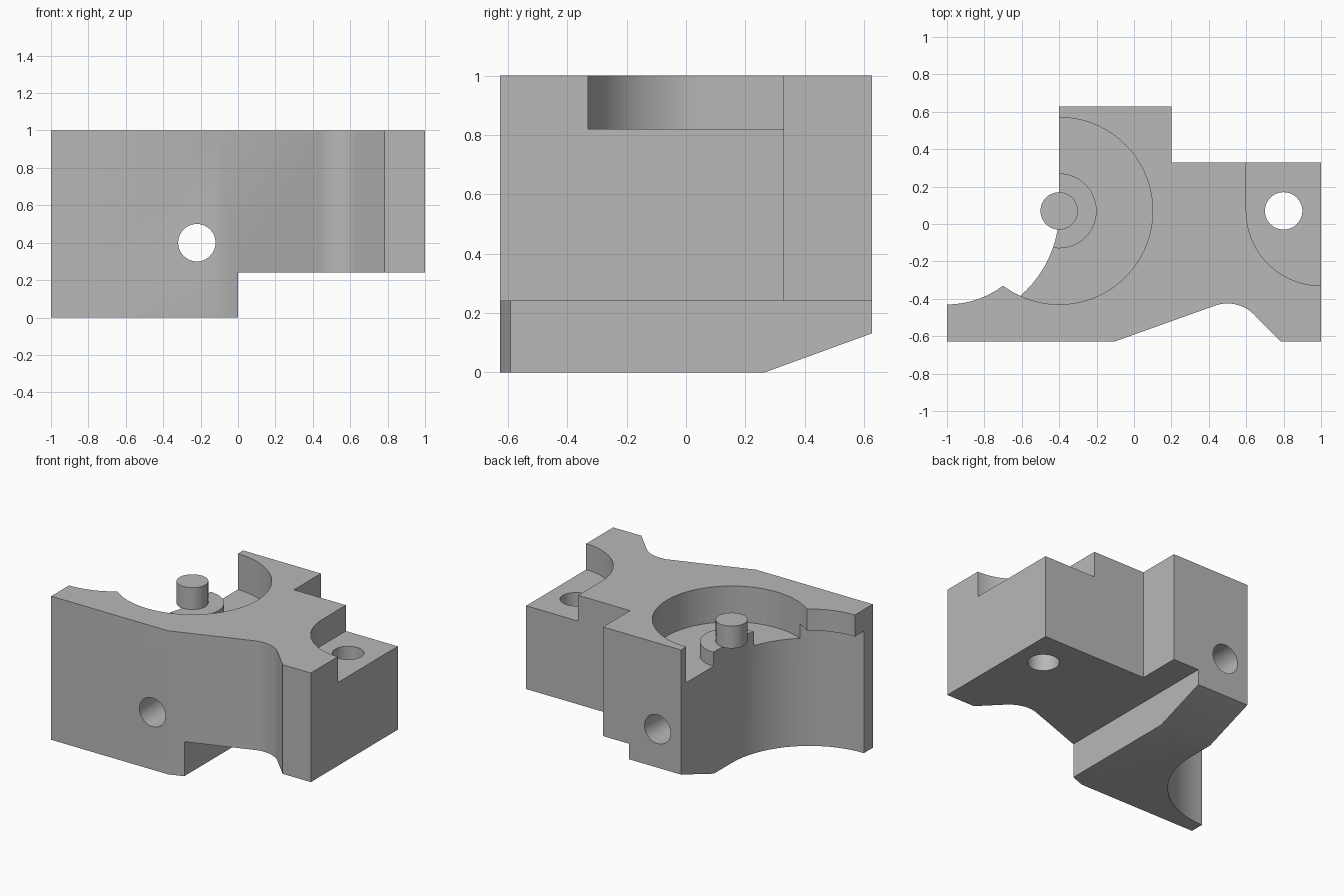
import bpy, bmesh
from math import cos, sin, radians, pi
from mathutils import Matrix

if "Cube" in bpy.data.objects:
    bpy.data.objects.remove(bpy.data.objects["Cube"])

grey = bpy.data.materials.new("plain_grey")
grey.use_nodes = True
grey.diffuse_color = (0.48, 0.48, 0.48, 1)
grey.node_tree.nodes["Principled BSDF"].inputs["Base Color"].default_value = grey.diffuse_color


def arc(cx, cy, r, start, end, steps=24):
    angles = [radians(start + (end - start) * i / steps) for i in range(steps + 1)]
    return [(cx + r * cos(a), cy + r * sin(a)) for a in angles]


def prism(name, outline, low, high, matrix=Matrix()):
    """Extrude a flat outline from low to high, then place it."""
    bm = bmesh.new()
    face = bm.faces.new([bm.verts.new((x, y, low)) for x, y in outline])
    side = bmesh.ops.extrude_face_region(bm, geom=[face])
    verts = [v for v in side["geom"] if isinstance(v, bmesh.types.BMVert)]
    bmesh.ops.translate(bm, verts=verts, vec=(0, 0, high - low))
    bmesh.ops.transform(bm, matrix=matrix, verts=bm.verts)
    bmesh.ops.recalc_face_normals(bm, faces=bm.faces)
    mesh = bpy.data.meshes.new(name)
    bm.to_mesh(mesh)
    bm.free()
    mesh.materials.append(grey)
    obj = bpy.data.objects.new(name, mesh)
    bpy.context.collection.objects.link(obj)
    return obj


def cylinder(name, x, y, r, low, high, matrix=Matrix()):
    return prism(name, arc(x, y, r, 0, 360, 72)[:-1], low, high, matrix)


def activate(obj):
    bpy.ops.object.select_all(action="DESELECT")
    obj.select_set(True)
    bpy.context.view_layer.objects.active = obj


def combine(target, tool, operation="DIFFERENCE"):
    """Apply a boolean and discard the tool."""
    tool.hide_render = True
    mod = target.modifiers.new("combine", "BOOLEAN")
    mod.operation, mod.solver, mod.object = operation, "EXACT", tool
    activate(target)
    bpy.ops.object.modifier_apply(modifier=mod.name)
    bpy.data.objects.remove(tool)


HALF = 0.627      # half depth
AXIS = 0.07       # shared y of the round features
LEDGE = 0.85      # underside of the lip

# Main block with the scooped front and the lip arc at the side
outline = [(-1, -HALF), (-0.1, -HALF)]
outline += arc(0.5, -0.625, 0.2, 109.4, 45)
outline += [(0.783, -HALF), (1, -HALF), (1, 0.33), (0.2, 0.33), (0.2, HALF),
            (-0.4, HALF), (-0.4, AXIS - 0.02)]
outline += arc(-1, AXIS, 0.5, -25, -90)
body = prism("bracket_body", outline, 0, 1)

# Raised underside and the sloped rear bottom edge
combine(body, prism("step_cutter", [(0, -1), (2, -1), (2, 1), (0, 1)], -1, 0.24))
yz_plane = Matrix(((0, 0, 1, 0), (1, 0, 0, 0), (0, 1, 0, 0), (0, 0, 0, 1)))
combine(body, prism("slope_cutter", [(0.1, -0.06), (0.8, 0.195), (0.8, -0.06)],
                    -0.8, 0.3, yz_plane))

# Wide undercut beneath the lip
combine(body, cylinder("undercut_cutter", -1, AXIS, 0.6, -0.2, LEDGE))

# Round recess, leaving a low boss in the middle
recess = cylinder("recess_cutter", -0.4, AXIS, 0.5, 0.75, 1.2)
combine(recess, cylinder("boss_shape", -0.4, AXIS, 0.2, 0.6, LEDGE - 0.002))
combine(body, recess)

# Corner pocket
pocket = [(0.6, 0.6)] + arc(1, AXIS, 0.4, 180, 280) + [(1.3, -0.32), (1.3, 0.6)]
combine(body, prism("pocket_cutter", pocket, 0.82, 1.3))

# Bolt hole and cross hole
combine(body, cylinder("bolt_cutter", 0.8, AXIS, 0.1, -0.5, 1.5))
combine(body, cylinder("cross_cutter", -0.22, 0.4, 0.1, -1, 1,
                       Matrix.Rotation(pi / 2, 4, "X")))

# Pin standing on the boss
pin = cylinder("locating_pin", -0.4, AXIS, 0.1, LEDGE - 0.005, 1)

for obj in (body, pin):
    activate(obj)
    bpy.ops.object.shade_smooth_by_angle(angle=radians(25))
